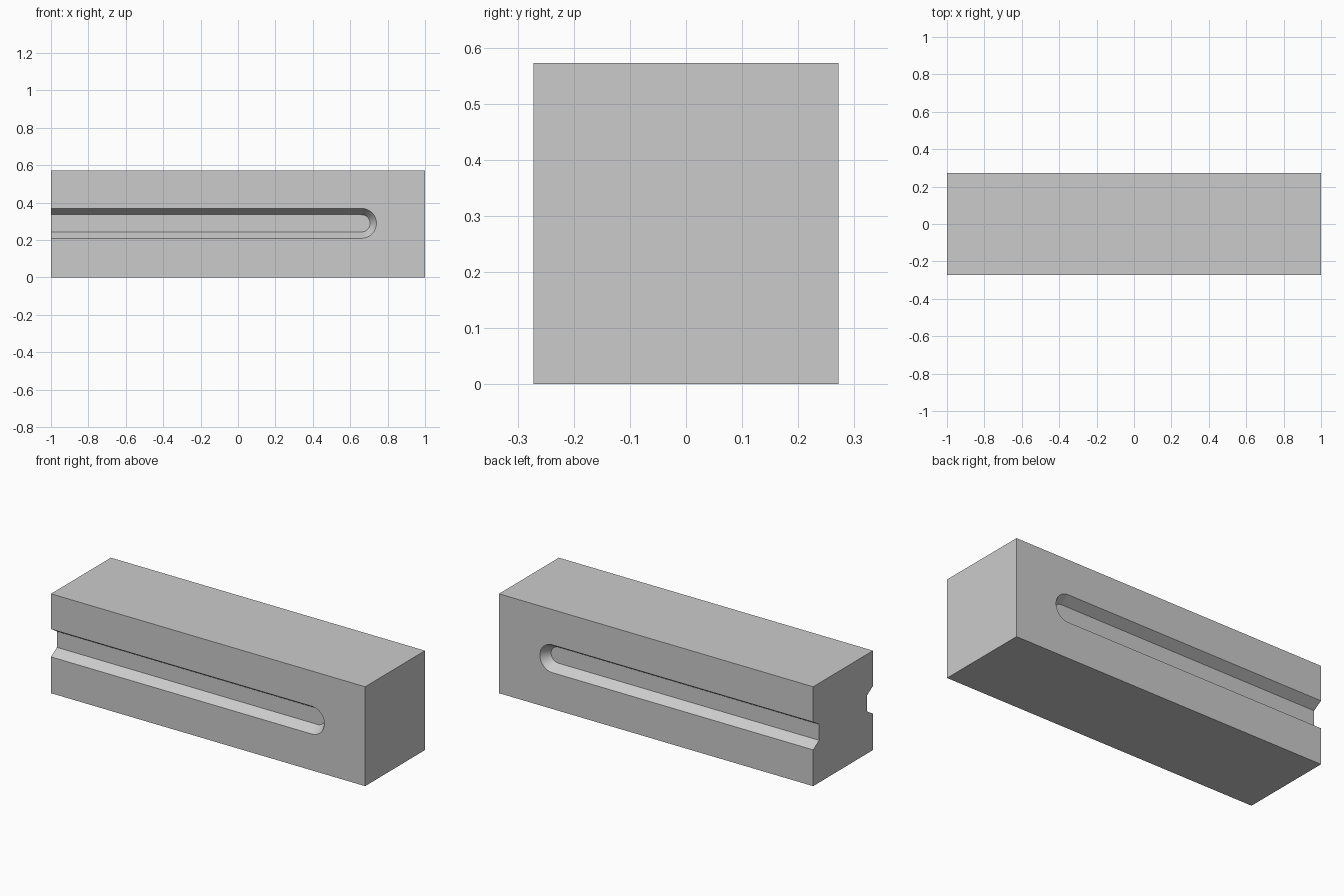
import bpy, bmesh
from math import pi, sin, cos

if "Cube" in bpy.data.objects:
    bpy.data.objects.remove(bpy.data.objects["Cube"])

LENGTH, DEPTH, HEIGHT = 2.0, 0.544, 0.572
SLOT_Z, SLOT_END = 0.289, 0.66      # slot centre height, centre of round end
R_OUT, R_IN, CUT = 0.08, 0.046, 0.054


def make_object(name, bm):
    bmesh.ops.recalc_face_normals(bm, faces=bm.faces)
    mesh = bpy.data.meshes.new(name)
    bm.to_mesh(mesh)
    bm.free()
    obj = bpy.data.objects.new(name, mesh)
    bpy.context.collection.objects.link(obj)
    return obj


def slot_outline(bm, radius, y, steps=24):
    # open at the left end, half round at the right end
    pts = [(-1.1, SLOT_Z - radius)]
    for i in range(steps + 1):
        a = -pi / 2 + pi * i / steps
        pts.append((SLOT_END + radius * cos(a), SLOT_Z + radius * sin(a)))
    pts.append((-1.1, SLOT_Z + radius))
    return [bm.verts.new((x, y, z)) for x, z in pts]


# Solid block
bm = bmesh.new()
bmesh.ops.create_cube(bm, size=1)
for v in bm.verts:
    v.co = (v.co.x * LENGTH, v.co.y * DEPTH, (v.co.z + 0.5) * HEIGHT)
block = make_object("grooved_block", bm)

# Tapered slot cutters, front and back
bm = bmesh.new()
lip = 0.03                           # overshoot along the slope
r_lip = R_OUT + (R_OUT - R_IN) * lip / CUT
for side in (-1, 1):
    inner = slot_outline(bm, R_IN, side * (DEPTH / 2 - CUT))
    outer = slot_outline(bm, r_lip, side * (DEPTH / 2 + lip))
    bm.faces.new(inner)
    bm.faces.new(outer)
    for i in range(len(inner)):
        j = (i + 1) % len(inner)
        bm.faces.new((inner[i], inner[j], outer[j], outer[i]))
cutter = make_object("slot_cutter", bm)
cutter.hide_render = True

# Cut the slots and bake the result
mod = block.modifiers.new("slots", 'BOOLEAN')
mod.operation, mod.solver, mod.object = 'DIFFERENCE', 'EXACT', cutter
bpy.context.view_layer.objects.active = block
block.select_set(True)
bpy.ops.object.modifier_apply(modifier=mod.name)
bpy.data.objects.remove(cutter)
bpy.ops.object.shade_smooth_by_angle(angle=0.5)
